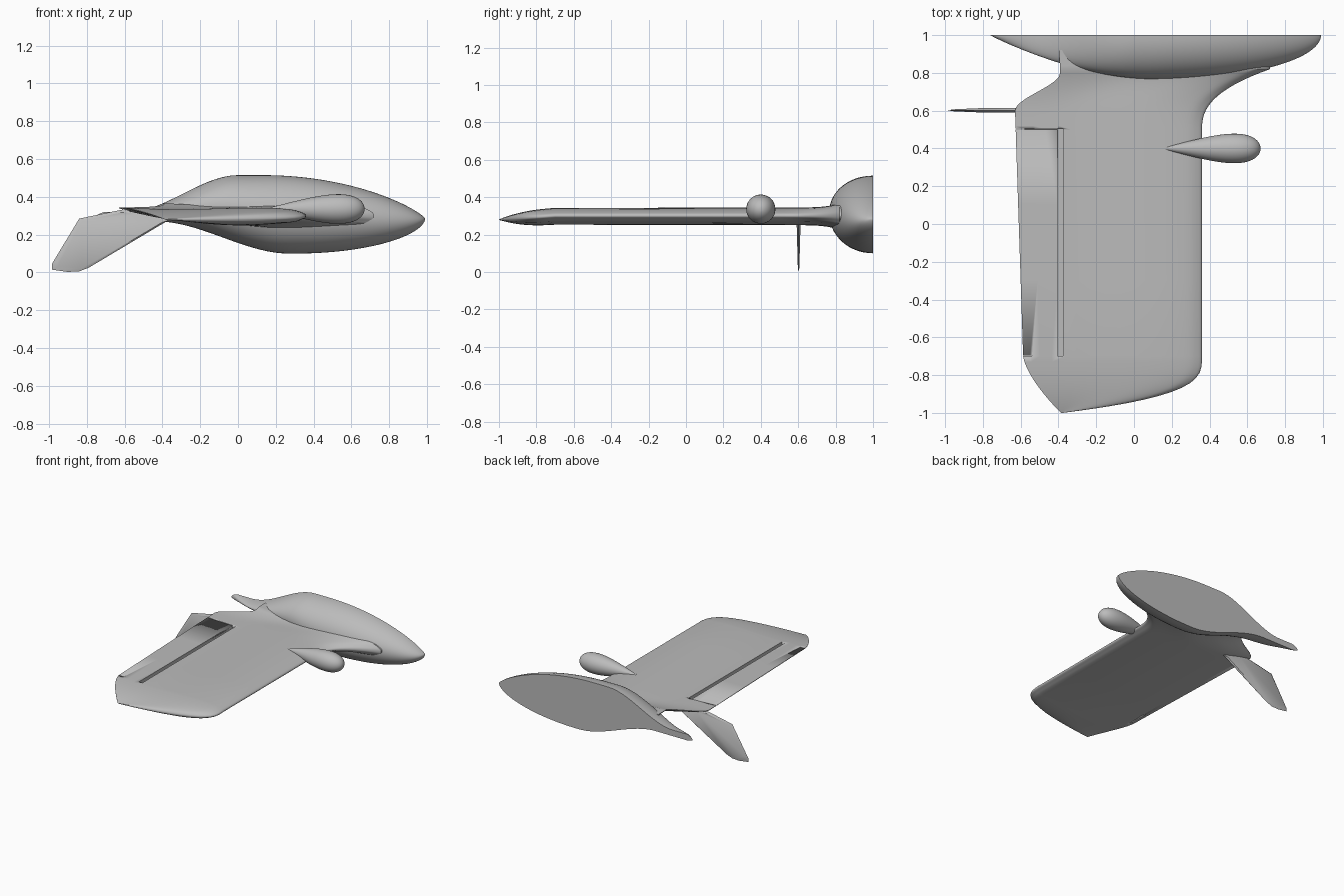
import bpy, bmesh, math

if "Cube" in bpy.data.objects:
    bpy.data.objects.remove(bpy.data.objects["Cube"])

grey = bpy.data.materials.new("matte grey")
grey.use_nodes = True
COLOUR = (0.5, 0.5, 0.5, 1)
grey.diffuse_color = COLOUR
grey.node_tree.nodes["Principled BSDF"].inputs["Base Color"].default_value = COLOUR


def ease(start, end, value):
    """Smooth step from nought to one between start and end."""
    t = min(1, max(0, (value - start) / (end - start)))
    return t * t * (3 - 2 * t)


def spline(points, steps):
    """Smooth curve through a list of points."""
    curve = []
    last = len(points) - 1
    for i in range(last):
        around = [points[min(last, max(0, i + k))] for k in (-1, 0, 1, 2)]
        for step in range(steps):
            t = step / steps
            curve.append([b + t / 2 * (c - a + t * (2 * a - 5 * b + 4 * c - d
                          + t * (3 * (b - c) + d - a)))
                          for a, b, c, d in zip(*around)])
    return curve + [points[last]]


def finish(name, bm, angle=40):
    """Turn a bmesh into a shaded object."""
    bmesh.ops.recalc_face_normals(bm, faces=bm.faces)
    mesh = bpy.data.meshes.new(name)
    bm.to_mesh(mesh)
    bm.free()
    mesh.materials.append(grey)
    obj = bpy.data.objects.new(name, mesh)
    bpy.context.collection.objects.link(obj)
    bpy.ops.object.select_all(action="DESELECT")
    obj.select_set(True)
    bpy.context.view_layer.objects.active = obj
    bpy.ops.object.shade_smooth_by_angle(angle=math.radians(angle))
    return obj


def loft(name, rings, angle=40):
    """Skin closed rings of points and cap both ends."""
    bm = bmesh.new()
    loops = [[bm.verts.new(point) for point in ring] for ring in rings]
    for near, far in zip(loops, loops[1:]):
        for i in range(len(near)):
            bm.faces.new((near[i - 1], near[i], far[i], far[i - 1]))
    bm.faces.new(loops[0])
    bm.faces.new(loops[-1])
    return finish(name, bm, angle)


# Half fuselage: slim tail, full belly, rounded nose, flat on the centre plane
TAIL, NOSE, AXIS = -0.76, 0.99, 0.285


def fuselage_ring(x):
    def bow(start):
        return 1 - (max(0, x - start) / (NOSE - start)) ** 2

    tail_cap = min(1, (x - TAIL) / 0.05) ** 0.5
    top = (0.035 + 0.195 * ease(-0.58, 0, x)) * bow(0.13) ** 0.8 * tail_cap
    low = (0.015 + 0.17 * ease(-0.43, 0.27, x)) * bow(0.3) ** 0.55 * tail_cap
    taper = math.sin(math.pi / 2 * min(1, (x - TAIL) / 0.9)) ** 0.9
    width = 0.235 * taper * bow(0.13) ** 0.5
    middle, half = AXIS + (top - low) / 2, (top + low) / 2
    angles = [math.pi * (i / 28 - 0.5) for i in range(29)]
    return [(x, 1 - width * math.cos(a), middle + half * math.sin(a)) for a in angles]


centre, reach = (TAIL + NOSE) / 2, (NOSE - TAIL) / 2 - 0.001
loft("fuselage", [fuselage_ring(centre - reach * math.cos(math.pi * i / 70))
                  for i in range(71)])

# Wing: aerofoil as chord fraction and height, from the trailing edge round the nose
foil = spline([(1, 0.044), (0.7, 0.036), (0.3, 0.045), (0.1, 0.037), (0.02, 0.018),
               (0, 0), (0.02, -0.016), (0.1, -0.035), (0.4, -0.05), (0.7, -0.025),
               (0.9, 0.012), (1, 0.04)], 5)


def wing_ring(y):
    tip = max(0, (-0.7 - y) / 0.3)
    root = min(1, max(0, (y - 0.5) / 0.32))
    front = 0.36 - 0.74 * tip ** 3.3 + 0.36 * root ** 2.5
    back = (-0.61 - 0.033 * y + 0.19 * tip ** 1.5) + 0.245 * ease(0.6, 0.8, y)
    thick = (0.97 + 0.04 * y) * (1 - 0.97 * tip ** 2.5) + 0.5 * root ** 5
    height = 0.3 - 0.02 * tip
    return [(front + (back - front) * f, y, height + thick * h) for f, h in foil]


tip_span = [-0.7 - 0.3 * math.sin(math.pi / 2 * i / 16) for i in range(16, 0, -1)]
root_span = [0.5 + 0.02 * i for i in range(22)]
wing = loft("wing", [wing_ring(y) for y in tip_span + [-0.7, -0.3, 0.1] + root_span])


# Aileron hinge groove and end gaps cut into the wing
def cut(low, high):
    bm = bmesh.new()
    bmesh.ops.create_cube(bm, size=1)
    for v in bm.verts:
        v.co = [a if c < 0 else b for a, b, c in zip(low, high, v.co)]
    tool = finish("groove_cutter", bm)
    tool.hide_render = True
    gap = wing.modifiers.new("groove", "BOOLEAN")
    gap.object = tool
    gap.solver = "EXACT"
    bpy.context.view_layer.objects.active = wing
    bpy.ops.object.modifier_apply(modifier=gap.name)
    bpy.data.objects.remove(tool)


cut((-0.405, -0.7, 0.308), (-0.375, 0.505, 0.4))
cut((-0.7, 0.5, 0.325), (-0.4, 0.505, 0.4))
cut((-0.7, -0.7, 0.2), (-0.54, -0.695, 0.4))


# Motor pod: teardrop pointing back over the leading edge
def pod_ring(t):
    radius = 0.137 * t * (1 - t ** 3) ** 0.5
    angles = [math.tau * i / 32 for i in range(32)]
    return [(0.14 + 0.53 * t, 0.4 + radius * math.cos(a), 0.336 + radius * math.sin(a))
            for a in angles]


loft("motor_pod", [pod_ring(math.sin(math.pi / 2 * i / 31)) for i in range(1, 31)])

# Fin hanging below the trailing edge, thinner towards its tip
outline = [(-0.6, 0.335), (-0.84, 0.285), (-0.985, 0.045), (-0.985, 0.015),
           (-0.9, 0.003), (-0.84, 0.006), (-0.79, 0.025), (-0.37, 0.275), (-0.5, 0.325)]
bm = bmesh.new()
rim = [bm.verts.new((x, 0.602, z)) for x, z in outline]
for side in (-1, 1):
    face = [bm.verts.new((0.9 * x - 0.07, 0.602 + side * (0.004 + 0.024 * z),
                          0.9 * z + 0.017)) for x, z in outline]
    bm.faces.new(face)
    for i in range(len(rim)):
        bm.faces.new((rim[i - 1], rim[i], face[i], face[i - 1]))
finish("fin", bm, 30)
